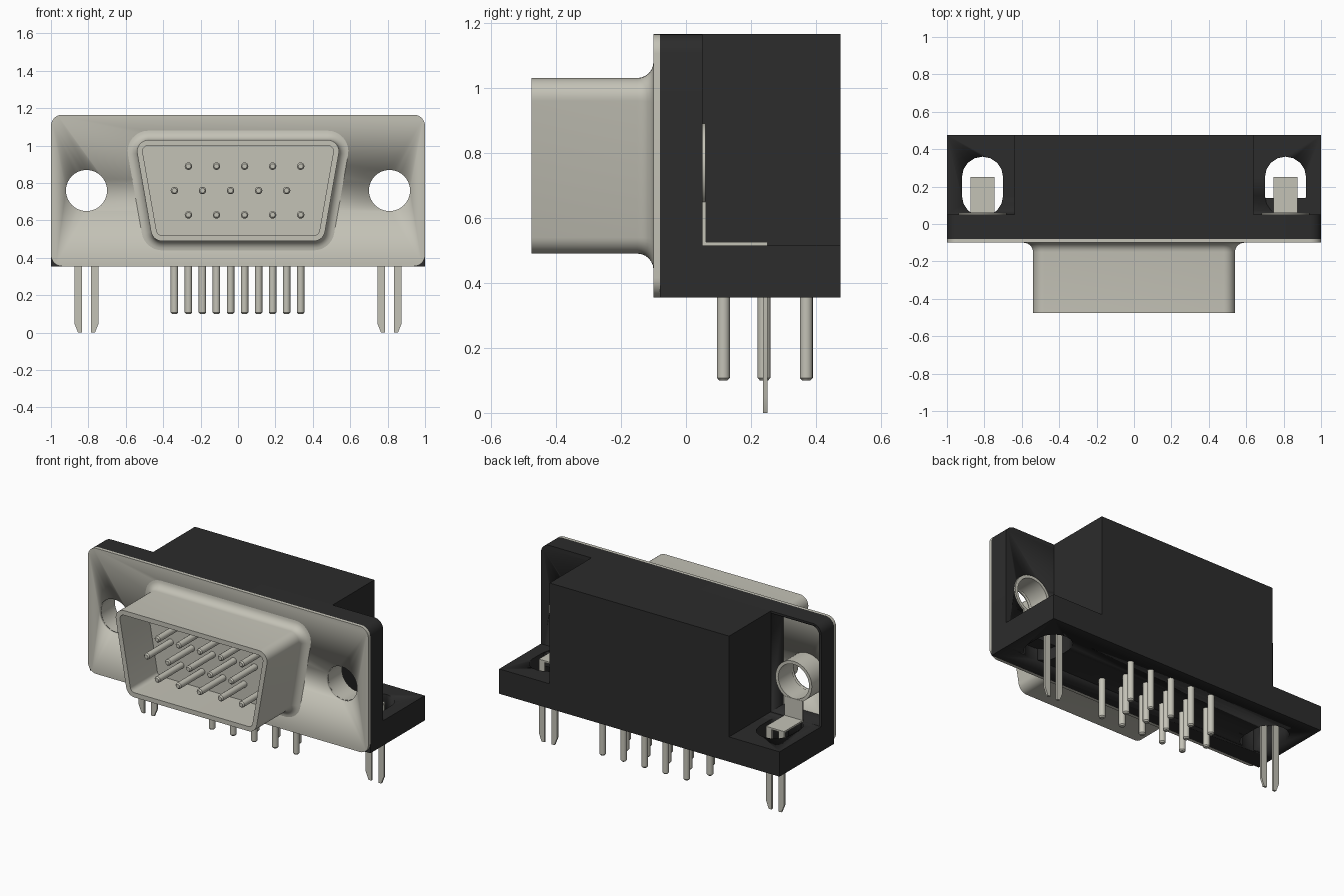
import bpy, bmesh
from math import radians, sin, cos, pi

cube = bpy.data.objects.get("Cube")
if cube:
    bpy.data.objects.remove(cube, do_unlink=True)


def material(name, rgb):
    m = bpy.data.materials.new(name)
    m.use_nodes = True
    m.diffuse_color = (*rgb, 1)
    m.node_tree.nodes["Principled BSDF"].inputs["Base Color"].default_value = (*rgb, 1)
    return m


METAL = material("warm_grey_metal", (0.55, 0.54, 0.47))
BLACK = material("black_plastic", (0.025, 0.025, 0.025))


def loft(name, rings, mat, axis="y", cap_end=True, closed=False, smooth=True):
    """Skin rings of (points, level); points lie across the given axis."""
    bm = bmesh.new()
    loops = []
    for pts, w in rings:
        loops.append([bm.verts.new((u, w, v) if axis == "y" else (u, v, w)) for u, v in pts])
    pairs = list(zip(loops, loops[1:]))
    if closed:
        pairs.append((loops[-1], loops[0]))
    for a, b in pairs:
        for i in range(len(a)):
            j = (i + 1) % len(a)
            bm.faces.new((a[i], a[j], b[j], b[i]))
    if not closed:
        bm.faces.new(loops[0])
        if cap_end:
            bm.faces.new(loops[-1])
    bmesh.ops.recalc_face_normals(bm, faces=bm.faces)
    mesh = bpy.data.meshes.new(name)
    bm.to_mesh(mesh)
    bm.free()
    mesh.materials.append(mat)
    ob = bpy.data.objects.new(name, mesh)
    bpy.context.collection.objects.link(ob)
    if smooth:
        bpy.ops.object.select_all(action="DESELECT")
        ob.select_set(True)
        bpy.context.view_layer.objects.active = ob
        bpy.ops.object.shade_smooth_by_angle(angle=radians(35))
    return ob


def prism(name, pts, lo, hi, mat, axis="y"):
    return loft(name, [(pts, lo), (pts, hi)], mat, axis)


def rect(u0, u1, v0, v1):
    return [(u0, v0), (u1, v0), (u1, v1), (u0, v1)]


def arc(u, v, r, a0, a1, n=8):
    return [(u + r * cos(radians(a0 + (a1 - a0) * i / n)),
             v + r * sin(radians(a0 + (a1 - a0) * i / n))) for i in range(n + 1)]


def circle(u, v, r, n=32):
    return arc(u, v, r, 0, 360, n)[:-1]


def rounded(u0, u1, v0, v1, r):
    return (arc(u1 - r, v1 - r, r, 0, 90) + arc(u0 + r, v1 - r, r, 90, 180)
            + arc(u0 + r, v0 + r, r, 180, 270) + arc(u1 - r, v0 + r, r, 270, 360))


def cut(target, cutter):
    mod = target.modifiers.new("cut", "BOOLEAN")
    mod.operation = "DIFFERENCE"
    mod.solver = "EXACT"
    mod.object = cutter
    bpy.context.view_layer.objects.active = target
    bpy.ops.object.modifier_apply(modifier=mod.name)


def discard(cutter):
    cutter.hide_render = True
    bpy.data.objects.remove(cutter, do_unlink=True)


BOTTOM, STEP, TOP = 0.355, 0.515, 1.165
HOLE_X, HOLE_Z = 0.81, 0.76

# Plastic housing: flange with round upper corners, base and centre block
flange = prism("housing_flange", [(-1, BOTTOM), (1, BOTTOM)]
               + arc(0.94, TOP - 0.06, 0.06, 0, 90) + arc(-0.94, TOP - 0.06, 0.06, 90, 180),
               -0.08, 0.05, BLACK)
base = prism("housing_base", rect(-1, 1, 0.05, 0.475), BOTTOM, STEP, BLACK, "z")
prism("housing_block", rect(-0.64, 0.64, 0.05, 0.475), STEP, TOP, BLACK, "z")

# Front metal plate
plate = prism("front_plate", rounded(-1, 1, BOTTOM, TOP, 0.06), -0.1, -0.08, METAL)

# Hollow ear on the right, open at the back
cavity = prism("cavity_cutter", [(-0.985, STEP), (-0.64, STEP), (-0.64, TOP - 0.015)]
               + arc(-0.935, TOP - 0.065, 0.05, 90, 180), -0.2, 0.2, BLACK)
cut(flange, cavity)
discard(cavity)

for side, label in ((-1, "right"), (1, "left")):
    x = side * HOLE_X
    # Screw holes through plate and flange
    for part, r in ((plate, 0.11), (flange, 0.125)):
        if part is flange and side < 0:
            continue
        drill = prism("hole_cutter", circle(x, HOLE_Z, r), -0.3, 0.3, BLACK)
        cut(part, drill)
        discard(drill)
    # Board lock slot through the base
    slot = prism("slot_cutter", arc(x, 0.25, 0.11, 0, 180) + arc(x, 0.15, 0.11, 180, 360),
                 BOTTOM - 0.1, STEP + 0.002, BLACK, "z")
    cut(base, slot)
    cut(flange, slot)
    discard(slot)
    # Metal sleeve lining the hole
    inner, outer = circle(x, HOLE_Z, 0.11), circle(x, HOLE_Z, 0.13)
    loft(label + "_sleeve", [(inner, -0.085), (inner, 0.06), (outer, 0.06), (outer, -0.085)],
         METAL, closed=True)
    # Bent bracket strip and the two prongs of the board lock
    prism(label + "_bracket_upright", rect(x - 0.065, x + 0.065, STEP, 0.65), 0.05, 0.062, METAL)
    prism(label + "_bracket_tongue", rect(x - 0.065, x + 0.065, 0.05, 0.25), STEP, STEP + 0.011,
          METAL, "z")
    for s in (-1, 1):
        prong = [(0.025, STEP), (0.025, 0), (0.045, 0), (0.065, 0.05), (0.065, STEP)]
        prism(label + "_lock_prong", [(x + s * u, v) for u, v in prong], 0.237, 0.25, METAL)
# The left slot is partly closed towards the flange
prism("left_slot_web", rect(HOLE_X - 0.11, HOLE_X + 0.11, 0.045, 0.14), 0.43, 0.51, BLACK, "z")


# Hollow D-shaped shell with a flared foot and a floor inside
def d_outline(off):
    r = 0.06 + off
    return (arc(0.48, 0.97, r, -10, 90) + arc(-0.48, 0.97, r, 90, 190)
            + arc(-0.406, 0.55, r, 190, 270) + arc(0.406, 0.55, r, 270, 350))


flare = [(d_outline(0.05 * (1 - cos(a))), -0.15 + 0.05 * sin(a))
         for a in (i * pi / 12 for i in range(7))]
loft("d_shell", [(d_outline(-0.03), -0.2), (d_outline(-0.03), -0.475), (d_outline(0), -0.475)]
     + flare, METAL, cap_end=False)


# Contact pins: three rows in front, three rows below
def pin(name, u, v, tip, root, axis):
    d = 0.008 if root > tip else -0.008
    loft(name, [(circle(u, v, 0.013, 16), tip), (circle(u, v, 0.02, 16), tip + d),
                (circle(u, v, 0.02, 16), root)], METAL, axis)


for z, y, x0 in ((0.89, 0.37, -0.265), (0.76, 0.24, -0.34), (0.63, 0.115, -0.265)):
    for i in range(5):
        x = x0 + i * 0.15
        pin("contact_pin", x, z, -0.45, -0.19, "y")
        pin("solder_pin", x, y, 0.1, 0.37, "z")
